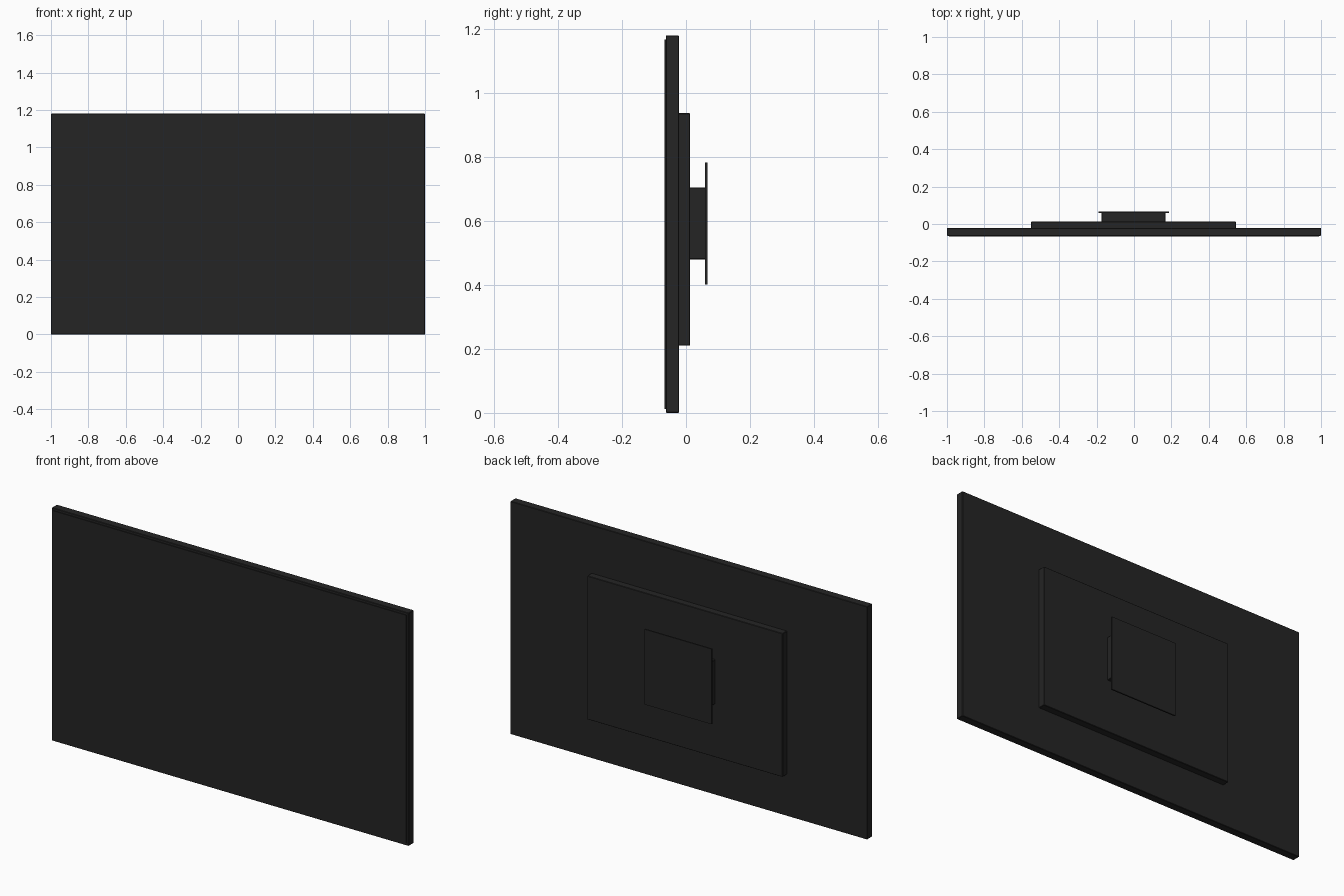
import bpy
import bmesh

if "Cube" in bpy.data.objects:
    bpy.data.objects.remove(bpy.data.objects["Cube"])


def material(name, rgb):
    m = bpy.data.materials.new(name)
    m.diffuse_color = (*rgb, 1.0)
    m.use_nodes = True
    m.node_tree.nodes["Principled BSDF"].inputs["Base Color"].default_value = m.diffuse_color
    return m


black = material("matte_black", (0.018, 0.018, 0.018))


def box(name, x, y, z, bevel=0.0):
    """Box from (min, max) pairs, with an optional small chamfer."""
    bm = bmesh.new()
    bmesh.ops.create_cube(bm, size=1.0)
    for v in bm.verts:
        v.co = [lo + (c + 0.5) * (hi - lo) for c, (lo, hi) in zip(v.co, (x, y, z))]
    mesh = bpy.data.meshes.new(name)
    bm.to_mesh(mesh)
    bm.free()
    mesh.materials.append(black)
    ob = bpy.data.objects.new(name, mesh)
    bpy.context.collection.objects.link(ob)
    if bevel:
        mod = ob.modifiers.new("chamfer", 'BEVEL')
        mod.width = bevel
        mod.segments = 1
    return ob


# Main display body with a slightly smaller screen plate on its front
box("display_body", (-1.0, 1.0), (-0.063, -0.022), (0.0, 1.18), 0.002)
box("screen_plate", (-0.988, 0.988), (-0.067, -0.062), (0.012, 1.168))

# Raised electronics housing on the back
box("rear_housing", (-0.55, 0.545), (-0.024, 0.013), (0.21, 0.937), 0.002)

# Wall bracket: spacer block and thin wall plate
box("bracket_block", (-0.173, 0.168), (0.011, 0.061), (0.48, 0.705), 0.002)
box("wall_plate", (-0.19, 0.187), (0.06, 0.067), (0.402, 0.783))
